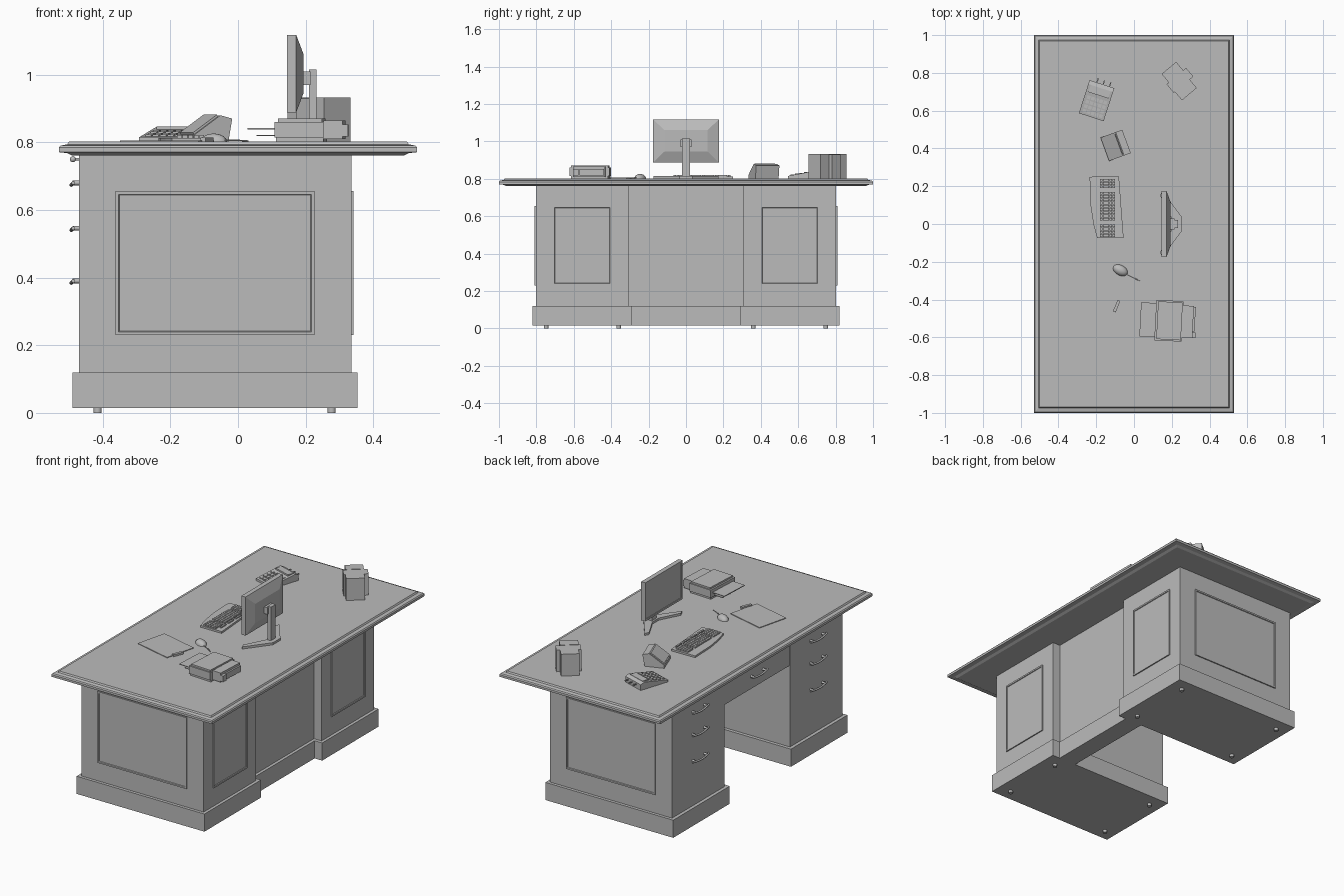
import bpy, bmesh, math
from mathutils import Matrix, Vector

if "Cube" in bpy.data.objects:
    bpy.data.objects.remove(bpy.data.objects["Cube"])

grey = bpy.data.materials.new("plain grey")
grey.diffuse_color = (0.5, 0.5, 0.5, 1)
grey.use_nodes = True
grey.node_tree.nodes["Principled BSDF"].inputs["Base Color"].default_value = grey.diffuse_color
TOP = 0.802  # height of the desk surface


def finish(name, bm, loc=(0, 0, 0), rot=0.0, smooth=False):
    bmesh.ops.recalc_face_normals(bm, faces=bm.faces)
    me = bpy.data.meshes.new(name)
    bm.to_mesh(me)
    bm.free()
    me.materials.append(grey)
    ob = bpy.data.objects.new(name, me)
    ob.location = loc
    ob.rotation_euler.z = math.radians(rot)
    bpy.context.collection.objects.link(ob)
    if smooth:
        bpy.ops.object.select_all(action='DESELECT')
        ob.select_set(True)
        bpy.context.view_layer.objects.active = ob
        bpy.ops.object.shade_smooth_by_angle()
    return ob


def boxes(name, items, loc=(0, 0, 0), rot=0.0):
    """One mesh of boxes, each given as x0, x1, y0, y1, z0, z1."""
    bm = bmesh.new()
    for x0, x1, y0, y1, z0, z1 in items:
        m = Matrix.Translation(((x0 + x1) / 2, (y0 + y1) / 2, (z0 + z1) / 2))
        m = m @ Matrix.Diagonal((x1 - x0, y1 - y0, z1 - z0, 1))
        bmesh.ops.create_cube(bm, size=1, matrix=m)
    return finish(name, bm, loc, rot)


def prism(name, pts, a, b, plane="xz", loc=(0, 0, 0), rot=0.0):
    """Extrude an outline in the xz plane along y, or in the xy plane along z."""
    bm = bmesh.new()
    put = (lambda p, t: (p[0], t, p[1])) if plane == "xz" else (lambda p, t: (p[0], p[1], t))
    lo = [bm.verts.new(put(p, a)) for p in pts]
    hi = [bm.verts.new(put(p, b)) for p in pts]
    n = len(pts)
    bm.faces.new(lo)
    bm.faces.new(hi)
    for i in range(n):
        bm.faces.new((lo[i], lo[(i + 1) % n], hi[(i + 1) % n], hi[i]))
    return finish(name, bm, loc, rot)


def loft(name, rings, loc=(0, 0, 0), axis="z"):
    """Stack of rectangular rings (half_a, half_b, height), capped at both ends."""
    bm = bmesh.new()
    prev = None
    for i, (a, b, h) in enumerate(rings):
        cs = [(-a, -b), (a, -b), (a, b), (-a, b)]
        ring = [bm.verts.new((u, v, h) if axis == "z" else (h, u, v)) for u, v in cs]
        if prev:
            for k in range(4):
                bm.faces.new((prev[k], prev[(k + 1) % 4], ring[(k + 1) % 4], ring[k]))
        if i in (0, len(rings) - 1):
            bm.faces.new(ring)
        prev = ring
    return finish(name, bm, loc)


def tube(name, pts, r):
    cu = bpy.data.curves.new(name, 'CURVE')
    cu.dimensions = '3D'
    cu.bevel_depth = r
    cu.bevel_resolution = 2
    cu.use_fill_caps = True
    sp = cu.splines.new('POLY')
    sp.points.add(len(pts) - 1)
    for p, q in zip(sp.points, pts):
        p.co = (*q, 1)
    cu.materials.append(grey)
    ob = bpy.data.objects.new(name, cu)
    bpy.context.collection.objects.link(ob)
    bpy.ops.object.select_all(action='DESELECT')
    ob.select_set(True)
    bpy.context.view_layer.objects.active = ob
    bpy.ops.object.convert(target='MESH')


def panel(name, loc, half, rot):
    """Moulded panel facing local -y: raised frame round a sunk field."""
    bm = bmesh.new()
    m = Matrix.Translation((0, 0, 0.443)) @ Matrix.Diagonal((2 * half, 0.014, 0.425, 1))
    bmesh.ops.create_cube(bm, size=1, matrix=m)
    face = min(bm.faces, key=lambda f: f.calc_center_median().y)
    bmesh.ops.inset_region(bm, faces=[face], thickness=0.013)
    bmesh.ops.inset_region(bm, faces=[face], thickness=0.003, depth=-0.004)
    finish(name, bm, loc, rot)


# Desk top with moulded edge
loft("desk_top", [(0.49, 0.96, 0.761), (0.505, 0.975, 0.768), (0.53, 1.0, 0.771),
                  (0.53, 1.0, 0.784), (0.525, 0.995, 0.79), (0.505, 0.975, 0.794),
                  (0.50, 0.97, TOP), (0.49, 0.96, TOP)])

# Pedestals, plinths, feet, panels and pulls on both sides
for s, side in ((-1, "right"), (1, "left")):
    def span(a, b):
        return (min(s * a, s * b), max(s * a, s * b))
    boxes(side + "_pedestal", [(-0.47, 0.335, *span(0.308, 0.802), 0.11, 0.765)])
    boxes(side + "_plinth", [(-0.49, 0.353, *span(0.288, 0.82), 0.015, 0.12)])
    panel(side + "_end_panel", (-0.068, s * 0.802, 0), 0.294, 0 if s < 0 else 180)
    panel(side + "_back_panel", (0.335, s * 0.555, 0), 0.157, 90)
    bm = bmesh.new()
    for x in (-0.415, 0.277):
        for y in (0.36, 0.748):
            bmesh.ops.create_cone(bm, cap_ends=True, segments=16, radius1=0.012, radius2=0.012,
                                  depth=0.018, matrix=Matrix.Translation((x, s * y, 0.009)))
    finish(side + "_feet", bm, smooth=True)
    # small knobs of the pull-out slide
    for y in (0.49, 0.62):
        tube(side + "_slide_knob", [(-0.468, s * y, 0.75), (-0.485, s * y, 0.75)], 0.004)
        bm = bmesh.new()
        bmesh.ops.create_uvsphere(bm, u_segments=12, v_segments=8, radius=0.009,
                                  matrix=Matrix.Translation((-0.488, s * y, 0.75)))
        finish(side + "_slide_knob_end", bm, smooth=True)

# Modesty panel and centre drawer over the kneehole
boxes("modesty_panel", [(0.21, 0.285, -0.31, 0.31, 0.11, 0.765)])
boxes("modesty_plinth", [(0.19, 0.303, -0.29, 0.29, 0.015, 0.12)])
boxes("centre_drawer", [(-0.468, 0.22, -0.31, 0.31, 0.605, 0.765)])

# Drawer pulls: two posts joined by a drooping bar
for y, z in [(0, 0.68)] + [(s * 0.555, z) for s in (-1, 1) for z in (0.68, 0.546, 0.39)]:
    for e in (-0.055, 0.055):
        tube("pull_post", [(-0.468, y + e, z), (-0.49, y + e, z)], 0.007)
    bar = [(-0.487 - 0.006 * math.cos(t * math.pi / 2), y + 0.075 * t,
            z - 0.006 * math.cos(t * math.pi / 2)) for t in (-1, -0.7, -0.35, 0, 0.35, 0.7, 1)]
    tube("pull_bar", bar, 0.0055)

# Monitor: screen slab with tapered back, neck and splayed foot
loft("monitor", [(0.165, 0.104, 0.149), (0.165, 0.104, 0.145), (0.176, 0.115, 0.145),
                 (0.176, 0.115, 0.172), (0.115, 0.057, 0.194)], (0, 0, 1.003), "x")
boxes("monitor_neck", [(0.21, 0.232, -0.022, 0.022, TOP, 1.015)])
boxes("monitor_arm", [(0.19, 0.215, -0.03, 0.03, 0.97, 1.01)])
prism("monitor_foot", [(0.255, -0.035), (0.255, 0.035), (0.15, 0.175), (0.138, 0.15),
                       (0.20, 0.03), (0.20, -0.03), (0.138, -0.15), (0.15, -0.175)],
      TOP - 0.002, 0.815, "xy")

# Keyboard with wrist rest and rows of keys
prism("keyboard", [(-0.235, 0.25), (-0.08, 0.252), (-0.055, -0.075), (-0.195, -0.075),
                   (-0.215, 0.0), (-0.23, 0.1)], TOP - 0.002, 0.813, "xy")
keys = []
for row in range(5):
    for col in range(18):
        if col in (4, 14):
            continue
        x, y = -0.18 + row * 0.0165, -0.068 + col * 0.0172
        keys.append((x, x + 0.014, y, y + 0.0145, 0.811, 0.821))
keys += [(-0.092, -0.082, y0, y0 + 0.05, 0.811, 0.82) for y0 in (-0.04, 0.03, 0.1, 0.17)]
boxes("keys", keys)

# Mouse and cord
bm = bmesh.new()
bmesh.ops.create_uvsphere(bm, u_segments=16, v_segments=10, radius=1,
                          matrix=Matrix.Diagonal((0.042, 0.027, 0.024, 1)))
bmesh.ops.bisect_plane(bm, geom=bm.verts[:] + bm.edges[:] + bm.faces[:], plane_co=(0, 0, 0),
                       plane_no=(0, 0, -1), clear_outer=True)
bmesh.ops.holes_fill(bm, edges=[e for e in bm.edges if e.is_boundary])
finish("mouse", bm, (-0.072, -0.245, TOP), -28, True)
tube("mouse_cord", [(-0.04, -0.265, 0.806), (0.0, -0.285, 0.806), (0.03, -0.302, 0.804)], 0.002)

# Clipboard with clip
boxes("clipboard", [(-0.12, 0.12, -0.095, 0.095, 0, 0.004)], (-0.21, -0.38, TOP), -14)
boxes("clip", [(-0.008, 0.008, -0.032, 0.032, 0, 0.012)], (-0.092, -0.435, TOP), -22)

# Printer: body, rear housing, paper trays
boxes("printer", [(-0.065, 0.08, -0.107, 0.107, 0.012, 0.058),
                  (-0.06, 0.08, -0.1, 0.1, 0, 0.014),
                  (-0.055, 0.075, -0.1, 0.1, 0.056, 0.068),
                  (0.08, 0.135, -0.085, 0.085, 0.008, 0.063),
                  (0.135, 0.152, -0.085, -0.055, 0.015, 0.05),
                  (0.135, 0.145, -0.05, 0.08, 0.015, 0.05)], (0.178, -0.512, TOP), -3)
boxes("printer_trays", [(-0.145, -0.06, -0.09, 0.09, 0.036, 0.04),
                        (-0.12, -0.06, -0.075, 0.075, 0.016, 0.02)], (0.178, -0.512, TOP), -3)

# Desk calculator: sloped body, display, keys and paper prongs
place = dict(loc=(-0.198, 0.653, TOP), rot=72)
prism("calculator", [(-0.092, 0), (0.092, 0), (0.092, 0.034), (0.07, 0.043), (0.03, 0.036),
                     (-0.092, 0.013)], -0.069, 0.069, **place)
boxes("calculator_display", [(0.03, 0.07, -0.055, 0.055, 0.03, 0.045)], **place)
boxes("calculator_keys", [(-0.08 + 0.025 * i, -0.062 + 0.025 * i, -0.056 + 0.023 * j,
                           -0.038 + 0.023 * j, 0.01, 0.021 + 0.0047 * i)
                          for i in range(4) for j in range(5)], **place)
boxes("calculator_prongs", [(0.09, 0.115, y, y + 0.006, 0.02, 0.026)
                            for y in (-0.045, -0.01, 0.025)], **place)

# Sloped stand with a raised tablet
place = dict(loc=(-0.098, 0.416, TOP), rot=20)
prism("sloped_stand", [(-0.06, 0), (0.05, 0), (0.062, 0.068), (0.025, 0.078), (-0.06, 0.018)],
      -0.066, 0.066, **place)
prism("stand_tablet", [(-0.055, 0.02), (0.02, 0.073), (0.017, 0.08), (-0.058, 0.027)],
      -0.058, 0.058, **place)

# Three upright books, slightly out of line
boxes("books", [(-0.088, -0.03, -0.055, 0.045, 0, 0.13),
                (-0.03, 0.03, -0.07, 0.065, 0, 0.128),
                (0.03, 0.088, -0.062, 0.04, 0, 0.13)], (0.245, 0.762, TOP), -50)
